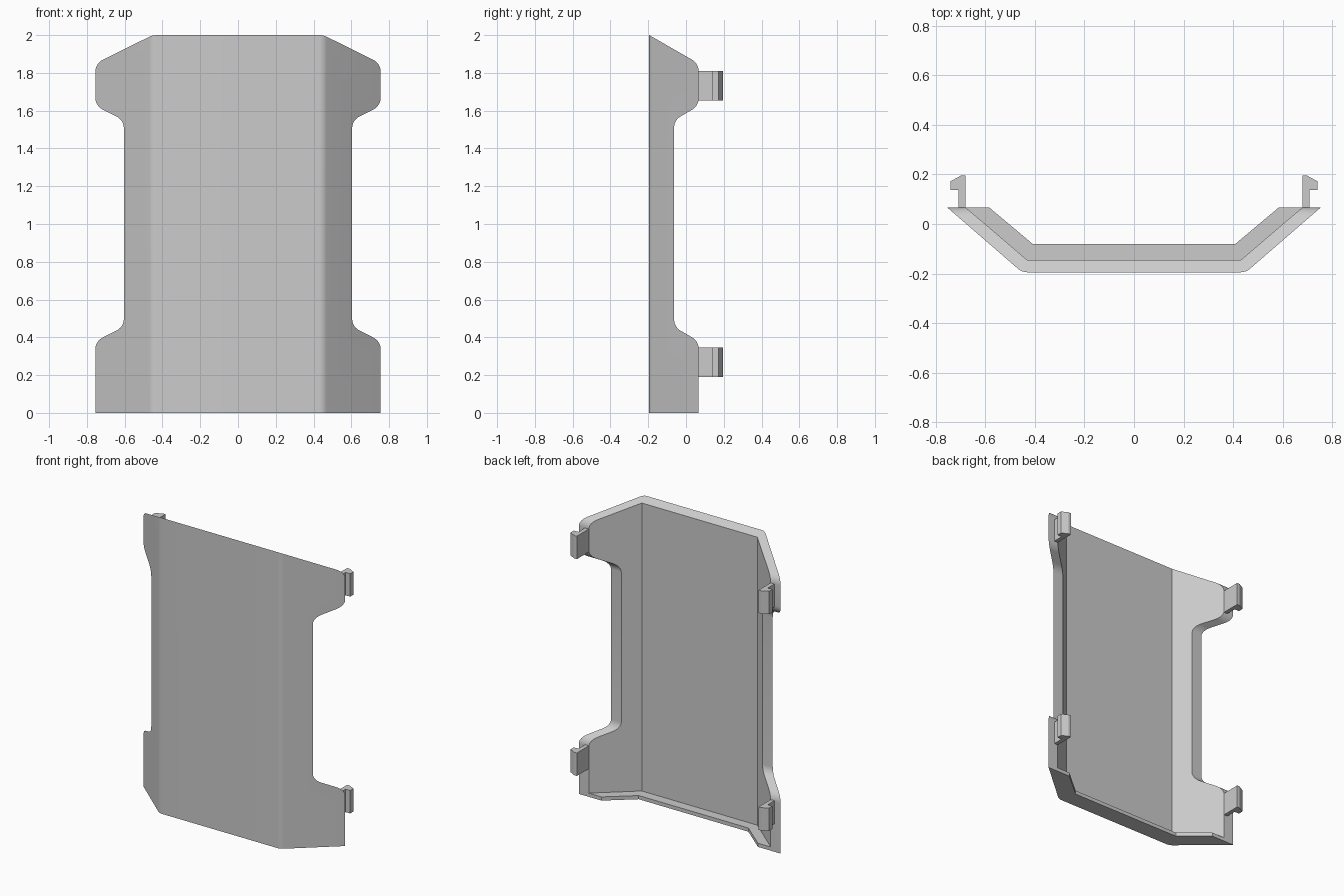
import bpy, bmesh, math
from mathutils import Vector

if "Cube" in bpy.data.objects:
    bpy.data.objects.remove(bpy.data.objects["Cube"])

grey = bpy.data.materials.new("light_grey")
grey.diffuse_color = (0.6, 0.6, 0.6, 1)
grey.use_nodes = True
grey.node_tree.nodes["Principled BSDF"].inputs["Base Color"].default_value = grey.diffuse_color

BACK = 0.067     # rear plane of the wings
FRONT = -0.195   # front plane of the panel


def fillet(points, steps=6):
    """Round every (u, v, radius) corner that has a radius."""
    out, n = [], len(points)
    for i, (u, v, r) in enumerate(points):
        p = Vector((u, v))
        if r == 0:
            out.append(p)
            continue
        a = (Vector(points[i - 1][:2]) - p).normalized()
        b = (Vector(points[(i + 1) % n][:2]) - p).normalized()
        half = a.angle(b) / 2
        start, end = p + a * r / math.tan(half), p + b * r / math.tan(half)
        centre = p + (a + b).normalized() * r / math.sin(half)
        for k in range(steps + 1):
            d = (start.lerp(end, k / steps) - centre).normalized()
            out.append(centre + d * r)
    return out


def prism(name, outline, place, offset):
    """Extrude a flat outline; place maps (u, v) to a 3D point."""
    bm = bmesh.new()
    face = bm.faces.new([bm.verts.new(place(u, v)) for u, v in outline])
    ext = bmesh.ops.extrude_face_region(bm, geom=[face])
    moved = [g for g in ext["geom"] if isinstance(g, bmesh.types.BMVert)]
    bmesh.ops.translate(bm, verts=moved, vec=offset)
    bmesh.ops.recalc_face_normals(bm, faces=bm.faces)
    mesh = bpy.data.meshes.new(name)
    bm.to_mesh(mesh)
    bm.free()
    mesh.materials.append(grey)
    ob = bpy.data.objects.new(name, mesh)
    bpy.context.collection.objects.link(ob)
    return ob


def smooth(ob):
    bpy.ops.object.select_all(action='DESELECT')
    ob.select_set(True)
    bpy.context.view_layer.objects.active = ob
    bpy.ops.object.shade_smooth_by_angle(angle=math.radians(25))


def mirrored(half):
    """Complete a half outline given from right tip to centre."""
    return half + [(-x, y, *r) for x, y, *r in reversed(half)]


# Bent panel: folded sheet section, running past the rear plane before trimming
outer = mirrored([(0.816, 0.12, 0), (0.452, FRONT, 0.06)])
inner = mirrored([(0.742, 0.12, 0), (0.432, -0.145, 0)])
panel = prism("panel", fillet(outer + inner[::-1]),
              lambda x, y: (x, y, 0), (0, 0, 2))

# Side outline that trims the panel: sloped top and waist with rounded corners
R = 0.07
side = fillet([(-0.3, -0.1, 0), (BACK, -0.1, 0), (BACK, 0.38, R),
               (-0.063, 0.455, R), (-0.063, 1.55, R), (BACK, 1.625, R),
               (BACK, 1.85, R), (FRONT, 2.0, 0), (-0.3, 2.06, 0)])
trim = prism("trim_helper", side, lambda y, z: (-1, y, z), (2, 0, 0))
trim.hide_render = True
mod = panel.modifiers.new("trim", 'BOOLEAN')
mod.operation, mod.solver, mod.object = 'INTERSECT', 'EXACT', trim
bpy.context.view_layer.objects.active = panel
bpy.ops.object.modifier_apply(modifier="trim")
bpy.data.objects.remove(trim)
smooth(panel)

# Inward lip along the bottom edge
lip_out = mirrored([(0.69, BACK), (0.437, -0.15)])
lip_in = mirrored([(0.585, BACK), (0.41, -0.08)])
prism("bottom_lip", lip_out + lip_in[::-1],
      lambda x, y: (x, y, 0), (0, 0, 0.025))

# Four hooked clips on the rear edges of the wings
hook = [(0.68, 0.05), (0.708, 0.05), (0.708, 0.138), (0.742, 0.138),
        (0.742, 0.172), (0.70, 0.195), (0.68, 0.195)]
for level, z0 in (("lower", 0.19), ("upper", 1.655)):
    for label, s in (("right", 1), ("left", -1)):
        prism(f"{level}_{label}_clip", hook,
              lambda x, y: (s * x, y, z0), (0, 0, 0.155))
